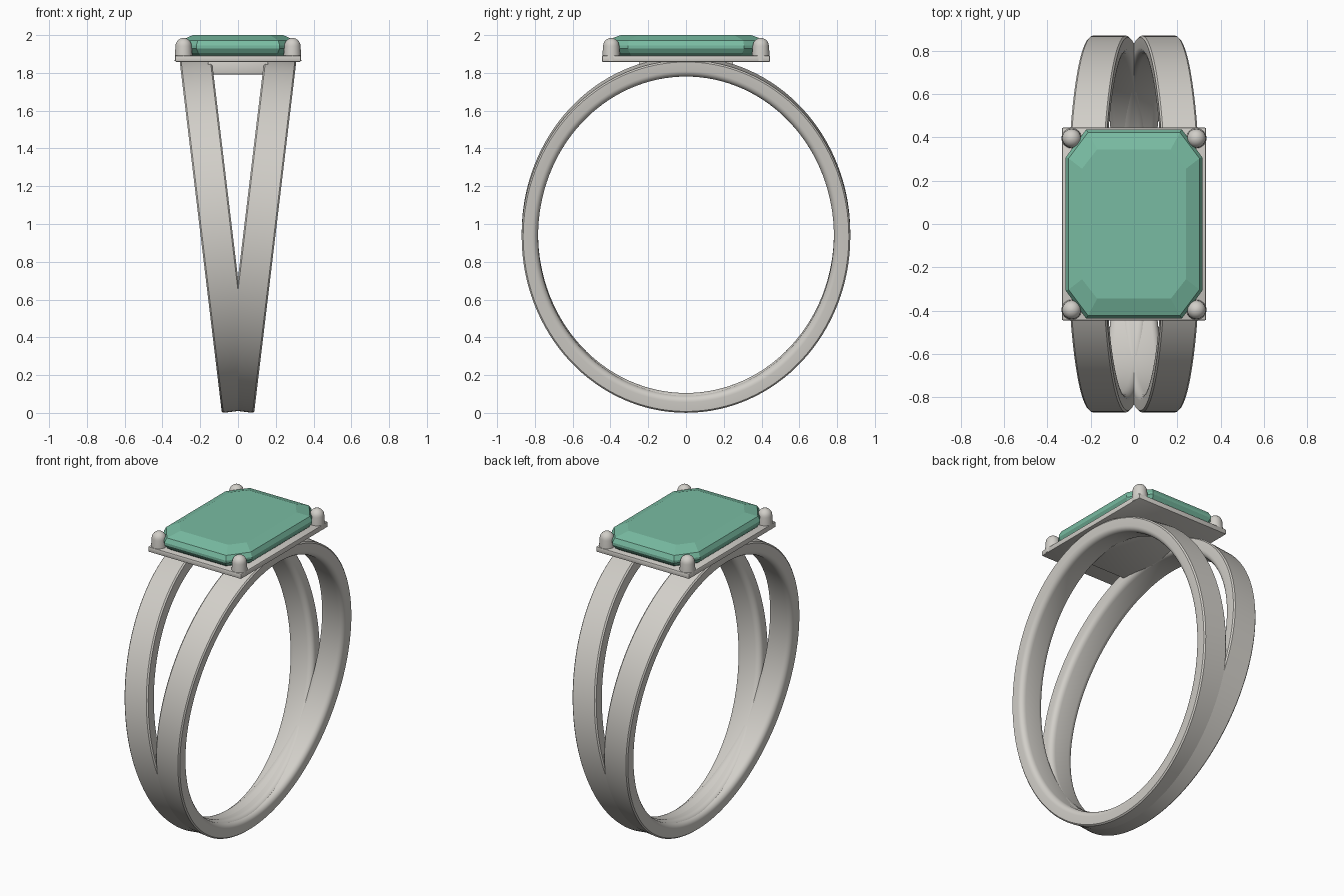
import bpy, bmesh, math

if "Cube" in bpy.data.objects:
    bpy.data.objects.remove(bpy.data.objects["Cube"])


def material(name, rgb):
    m = bpy.data.materials.new(name)
    m.diffuse_color = (*rgb, 1)
    m.use_nodes = True
    m.node_tree.nodes["Principled BSDF"].inputs["Base Color"].default_value = m.diffuse_color
    return m


metal = material("pale metal", (0.64, 0.62, 0.58))
green = material("green gem", (0.19, 0.50, 0.36))


def finish(bm, name, mat, smooth=None):
    bmesh.ops.recalc_face_normals(bm, faces=bm.faces[:])
    me = bpy.data.meshes.new(name)
    bm.to_mesh(me)
    bm.free()
    me.materials.append(mat)
    ob = bpy.data.objects.new(name, me)
    bpy.context.collection.objects.link(ob)
    if smooth:
        bpy.ops.object.select_all(action='DESELECT')
        ob.select_set(True)
        bpy.context.view_layer.objects.active = ob
        bpy.ops.object.shade_smooth_by_angle(angle=math.radians(smooth))
    return ob


def skin(bm, rings, closed=False):
    """Join equal loops of points with quads; cap the ends unless closed."""
    loops = [[bm.verts.new(p) for p in r] for r in rings]
    n, k = len(loops), len(loops[0])
    for i in range(n if closed else n - 1):
        a, b = loops[i], loops[(i + 1) % n]
        for j in range(k):
            bm.faces.new((a[j], a[(j + 1) % k], b[(j + 1) % k], b[j]))
    if not closed:
        bm.faces.new(loops[0])
        bm.faces.new(loops[-1])


# split shank: two oval bands leaning apart, merging at the bottom
TILT = math.atan(0.12)
HW = 0.085
# section points: (offset across the width, depth below the outer surface)
section = [(-HW + 0.008, 0), (HW - 0.008, 0), (HW, 0.008), (HW, 0.055)]
for i in range(1, 6):
    a = math.radians(18 * i)
    section.append((HW - 0.035 * (1 - math.cos(a)), 0.055 + 0.032 * math.sin(a)))
section += [(-w, d) for w, d in reversed(section[2:])]
for side, label in ((1, "right"), (-1, "left")):
    rings = []
    for i in range(128):
        a = math.tau * i / 128
        ring = []
        for w, d in section:
            y = (0.87 - d) * math.cos(a)
            u = (0.94 - d * 1.04) * math.sin(a)
            x = 0.113 + u * math.sin(TILT) + w * math.cos(TILT)
            z = 0.943 + u * math.cos(TILT) - w * math.sin(TILT)
            ring.append((side * x, y, z))
        rings.append(ring)
    bm = bmesh.new()
    skin(bm, rings, closed=True)
    finish(bm, label + "_band", metal, 35)


def block(name, hx, hy, z0, z1, bevel):
    bm = bmesh.new()
    skin(bm, [[(-hx, -hy, z), (hx, -hy, z), (hx, hy, z), (-hx, hy, z)] for z in (z0, z1)])
    bmesh.ops.bevel(bm, geom=bm.edges[:], offset=bevel, segments=2,
                    profile=0.5, affect='EDGES')
    return finish(bm, name, metal, 35)


# setting plate and the bridge between the bands
block("setting_plate", 0.333, 0.445, 1.858, 1.892, 0.006)
block("bridge", 0.16, 0.25, 1.792, 1.87, 0.004)

# four round-topped corner prongs
profile = [(0.047, 1.862), (0.046, 1.90), (0.043, 1.942)]
profile += [(0.043 * math.cos(math.radians(a)), 1.942 + 0.043 * math.sin(math.radians(a)))
            for a in (15, 30, 45, 60, 75, 87)]
for sx, lx in ((-1, "left"), (1, "right")):
    for sy, ly in ((-1, "front"), (1, "back")):
        bm = bmesh.new()
        skin(bm, [[(sx * 0.288 + r * math.cos(math.tau * i / 24),
                    sy * 0.396 + r * math.sin(math.tau * i / 24), z) for i in range(24)]
                  for r, z in profile])
        finish(bm, f"{ly}_{lx}_prong", metal, 40)


# emerald-cut gem: stacked octagons with flat facets
def octagon(hx, hy, cx, cy, z):
    return [(hx - cx, -hy, z), (hx, -hy + cy, z), (hx, hy - cy, z), (hx - cx, hy, z),
            (-hx + cx, hy, z), (-hx, hy - cy, z), (-hx, -hy + cy, z), (-hx + cx, -hy, z)]


bm = bmesh.new()
skin(bm, [octagon(0.275, 0.395, 0.085, 0.11, 1.886),
          octagon(0.300, 0.420, 0.09, 0.12, 1.905),
          octagon(0.316, 0.437, 0.095, 0.13, 1.930),
          octagon(0.316, 0.437, 0.095, 0.13, 1.945),
          octagon(0.302, 0.423, 0.09, 0.12, 1.972),
          octagon(0.240, 0.345, 0.07, 0.09, 2.0)])
finish(bm, "gem", green)
